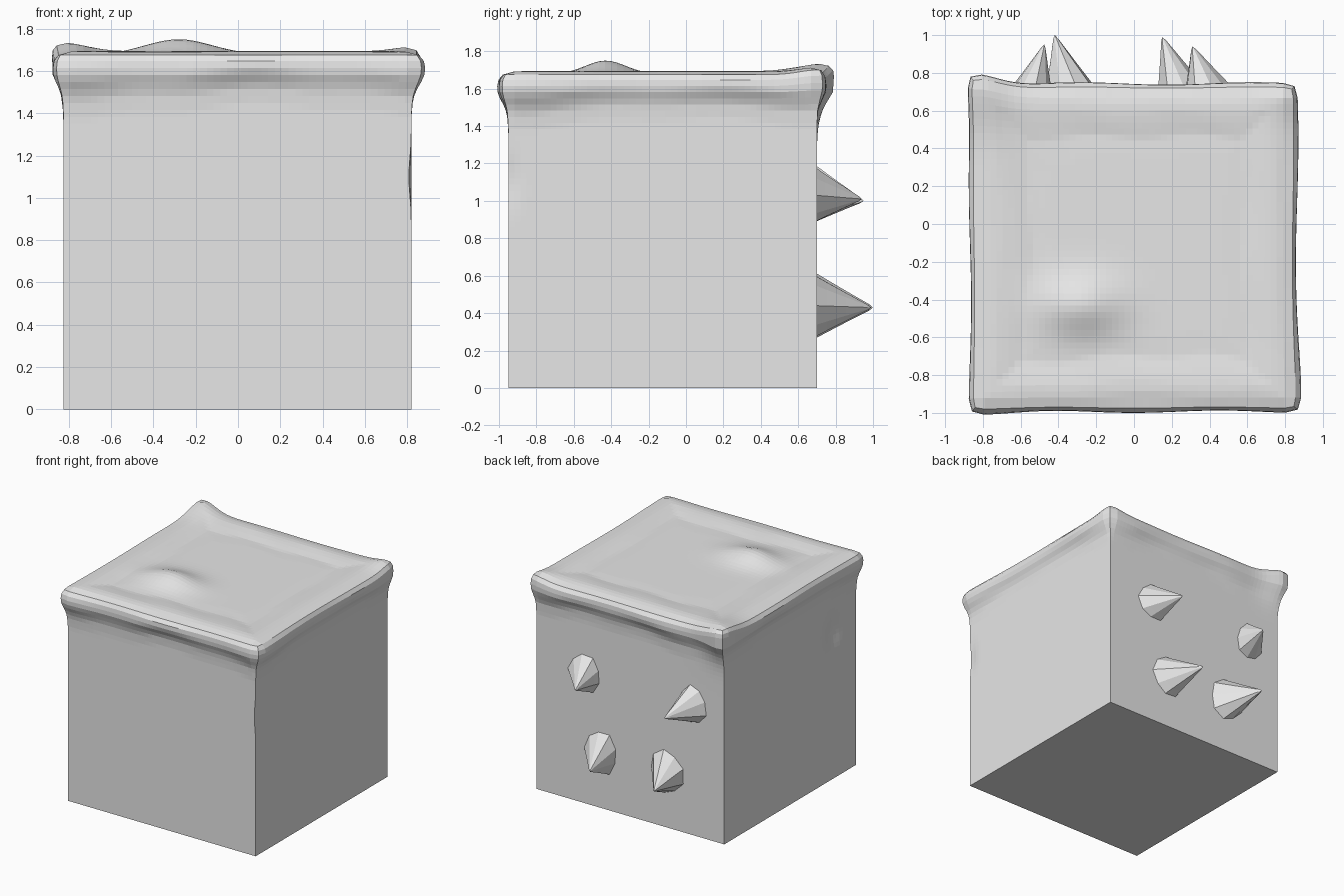
import bpy, bmesh, math
from mathutils import Vector

if "Cube" in bpy.data.objects:
    bpy.data.objects.remove(bpy.data.objects["Cube"])

stone = bpy.data.materials.new("light grey")
stone.diffuse_color = (0.8, 0.8, 0.8, 1)
stone.use_nodes = True
stone.node_tree.nodes["Principled BSDF"].inputs["Base Color"].default_value = stone.diffuse_color

X0, X1, Y0, Y1, TOP = -0.825, 0.82, -0.95, 0.70, 1.68


def finish(bm, name):
    bmesh.ops.recalc_face_normals(bm, faces=bm.faces)
    mesh = bpy.data.meshes.new(name)
    bm.to_mesh(mesh)
    bm.free()
    mesh.materials.append(stone)
    obj = bpy.data.objects.new(name, mesh)
    bpy.context.collection.objects.link(obj)
    return obj


def curve(points, t):
    """Piecewise linear profile lookup."""
    if t <= points[0][0]:
        return points[0][1]
    for (a, u), (b, v) in zip(points, points[1:]):
        if t <= b:
            return u + (v - u) * (t - a) / (b - a)
    return points[-1][1]


def blob(p, centre, size):
    return math.exp(-sum(((a - b) / s) ** 2 for a, b, s in zip(p, centre, size)))


# rim profiles: outward bulge by height, and roll height by distance from edge
SIDE = [(1.42, 0), (1.50, 0.006), (1.54, 0.02), (1.585, 0.042), (1.63, 0.045), (1.66, 0.038), (1.68, 0.022)]
ROLL = [(0, -0.005), (0.04, 0.012), (0.10, 0.014), (0.16, 0.008), (0.24, -0.003), (0.35, 0)]

# block with sculpted rim, bump and dents
bm = bmesh.new()
bmesh.ops.create_cube(bm, size=1)
bmesh.ops.subdivide_edges(bm, edges=bm.edges[:], cuts=50, use_grid_fill=True)
for v in bm.verts:
    p = Vector((X0 + (v.co.x + 0.5) * (X1 - X0), Y0 + (v.co.y + 0.5) * (Y1 - Y0), (v.co.z + 0.5) * TOP))
    sx = (v.co.x > 0.499) - (v.co.x < -0.499)
    sy = (v.co.y > 0.499) - (v.co.y < -0.499)
    q = p.copy()
    wave = 0.025 * math.sin(4 * p.x + 1) * math.cos(3 * p.y) + 0.01 * math.sin(11 * p.x + 9 * p.y)
    out = curve(SIDE, p.z + wave * (TOP - p.z) / 0.2 if p.z > 1.3 else p.z)
    out *= 1 + 0.15 * math.sin(7 * p.x + 5 * p.y)
    if sx and sy:
        out *= 0.65
    q.x += sx * out
    q.y += sy * out
    if v.co.z > 0.499:
        d = min(p.x - X0, X1 - p.x, p.y - Y0, Y1 - p.y)
        q.z += curve(ROLL, d * (1 + 6 * wave))
        q.z += 0.07 * blob(p, (-0.28, -0.43, TOP), (0.22, 0.15, 1))
    # swollen corners
    k = blob(p, (X0, Y1, 1.62), (0.16, 0.17, 0.16))
    q += k * Vector((-0.015, 0.055, 0.055 if p.z > 1.6 else 0))
    q.z += 0.025 * blob(p, (X1, Y1, TOP), (0.13, 0.13, 0.1))
    q.x += 0.015 * blob(p, (X1, Y0, 1.62), (0.1, 0.3, 0.1))
    q.y -= 0.010 * blob(p, (X0, Y0, 1.60), (0.3, 0.1, 0.1))
    # shallow dents on the sides
    q.x += 0.025 * blob(p, (X0, -0.68, 1.15), (0.05, 0.10, 0.13))
    q.x -= 0.012 * blob(p, (X1, Y0, 1.10), (0.05, 0.06, 0.12))
    v.co = q
finish(bm, "block")


# leaning faceted spikes on the back face: base centre, radii, tip
def spike(name, bx, bz, rx, rz, tip):
    bm = bmesh.new()
    base, tip = Vector((bx, Y1 - 0.005, bz)), Vector(tip)
    rings = []
    n = 9
    for t, r in ((0, 1), (0.2, 0.80), (0.55, 0.46), (0.93, 0.1)):
        c = base.lerp(tip, t)
        ring = []
        for i in range(n):
            a = 2 * math.pi * i / n
            k = r * (1 + 0.08 * math.sin(3 * a + bx * 5))
            ring.append(bm.verts.new(c + Vector((rx * k * math.cos(a), 0, rz * k * math.sin(a)))))
        rings.append(ring)
    for lo, hi in zip(rings, rings[1:]):
        for i in range(n):
            j = (i + 1) % n
            bm.faces.new((lo[i], lo[j], hi[j], hi[i]))
    end = bm.verts.new(tip)
    for i in range(n):
        bm.faces.new((rings[-1][i], rings[-1][(i + 1) % n], end))
    bm.faces.new(rings[0])
    finish(bm, name)


spike("spike_upper_right", 0.40, 1.03, 0.14, 0.15, (0.31, 0.94, 1.01))
spike("spike_upper_left", -0.55, 1.03, 0.12, 0.15, (-0.475, 0.95, 1.00))
spike("spike_lower_right", 0.255, 0.44, 0.14, 0.17, (0.15, 0.99, 0.43))
spike("spike_lower_left", -0.32, 0.44, 0.15, 0.17, (-0.42, 1.00, 0.43))
